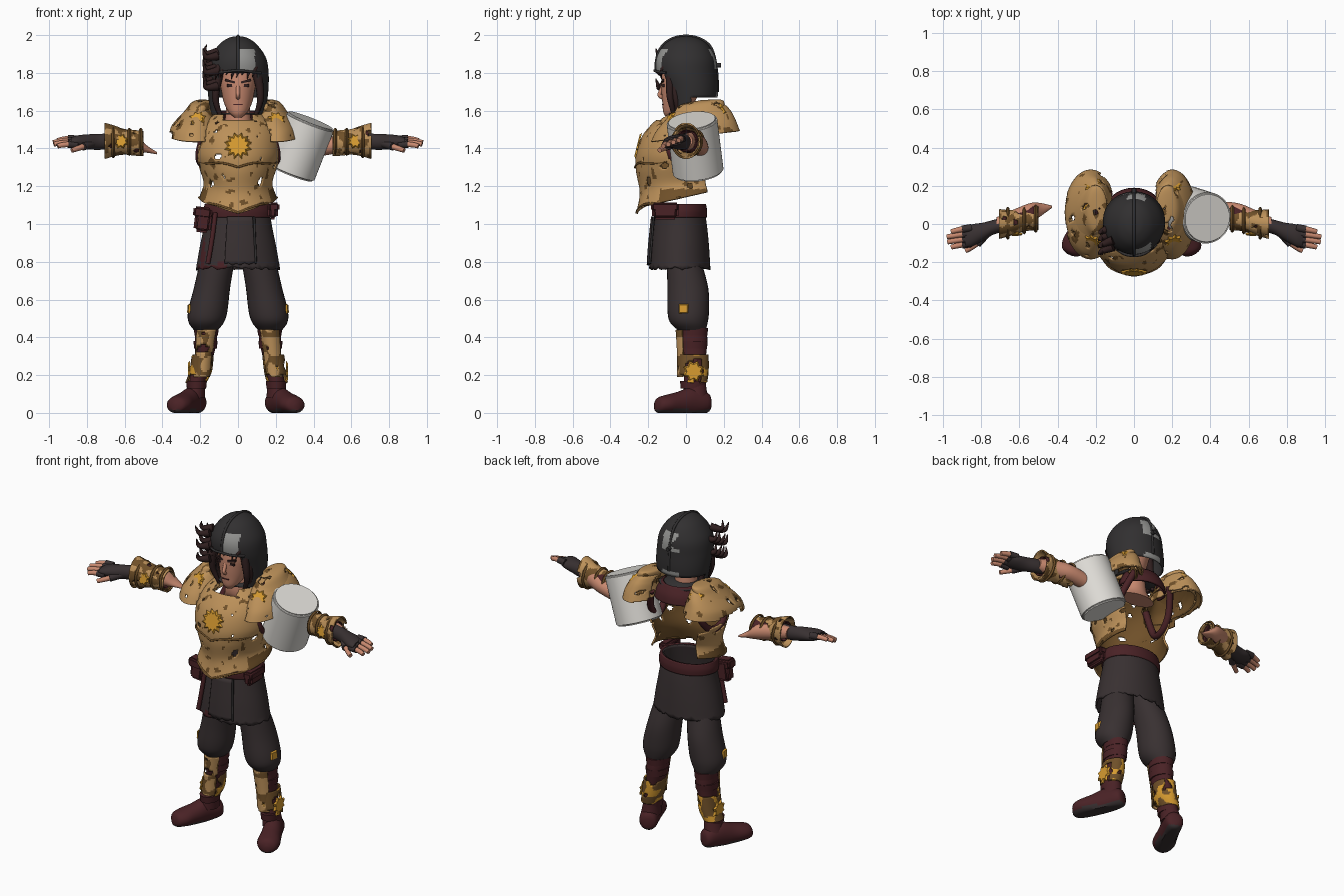
import bpy, bmesh, math
from mathutils import Vector, Matrix, noise
from mathutils.bvhtree import BVHTree

if "Cube" in bpy.data.objects:
    bpy.data.objects.remove(bpy.data.objects["Cube"])


def material(name, *rgb):
    m = bpy.data.materials.new(name)
    m.use_nodes = True
    m.diffuse_color = (*rgb, 1)
    m.node_tree.nodes["Principled BSDF"].inputs["Base Color"].default_value = (*rgb, 1)
    return m


TAN = material("tan armour", .5, .28, .1)
SUN = material("bright gold", .68, .33, .03)
BRONZE = material("dark bronze", .16, .08, .022)
CLOTH = material("charcoal cloth", .04, .03, .031)
STEEL = material("dark steel", .031, .029, .03)
LEATHER = material("dark red leather", .068, .016, .019)
SKIN = material("skin", .58, .25, .16)
WHITE = material("off white", .74, .72, .68)
GREY = material("worn grey", .3, .3, .29)
HAIR = material("dark hair", .03, .014, .014)


def finish(bm, name, mats, drop=None, paint=None, thick=0, inner=0):
    if drop:
        gone = [f for f in bm.faces if drop(f.calc_center_median())]
        bmesh.ops.delete(bm, geom=gone, context='FACES')
    bmesh.ops.recalc_face_normals(bm, faces=bm.faces)
    for f in bm.faces:
        f.smooth = True
        if paint:
            f.material_index = int(paint(f.calc_center_median()))
    for e in bm.edges:
        e.smooth = e.calc_face_angle(0) < .7
    me = bpy.data.meshes.new(name)
    bm.to_mesh(me)
    bm.free()
    ob = bpy.data.objects.new(name, me)
    bpy.context.collection.objects.link(ob)
    for m in mats:
        me.materials.append(m)
    if thick:
        mod = ob.modifiers.new("thickness", 'SOLIDIFY')
        mod.thickness, mod.material_offset = thick, inner
    return ob


def spline_rows(rows, steps):
    """Catmull-Rom interpolation of cross-section rows"""
    r = [Vector(v) for v in rows]
    r = [r[0]] + r + [r[-1]]
    out = []
    for a, b, c, d in zip(r, r[1:], r[2:], r[3:]):
        for k in range(steps):
            t = k / steps
            out.append((b * 2 + (c - a) * t + (a * 2 - b * 5 + c * 4 - d) * t * t
                        + (b * 3 - a - c * 3 + d) * t ** 3) / 2)
    return out + [r[-1]]


def loft(name, rows, *mats, axis='z', n=28, steps=4, arc=None, cap=True, s=1, warp=None, **kw):
    """Skin elliptical rings: x, y, z, two radii. arc = half angle about the front"""
    bm = bmesh.new()
    rings = []
    for x, y, z, a, b in spline_rows(rows, steps):
        ring = []
        for i in range(n + (1 if arc else 0)):
            t = -math.pi / 2 + (math.radians(arc) * (2 * i / n - 1) if arc else math.tau * i / n)
            u, v = a * math.cos(t), b * math.sin(t)
            p = Vector((x + u, y + v, z) if axis == 'z' else (x, y + u, z + v))
            p = warp(p) if warp else p
            ring.append(bm.verts.new((p.x * s, p.y, p.z)))
        rings.append(ring)
    for lo, hi in zip(rings, rings[1:]):
        for i in range(n):
            j = (i + 1) % len(lo)
            bm.faces.new((lo[i], lo[j], hi[j], hi[i]))
    if cap and not arc:
        bm.faces.new(rings[0])
        bm.faces.new(rings[-1])
    return finish(bm, name, mats, **kw)


def tube(name, pts, radius, mat, tip=1.0):
    cu = bpy.data.curves.new(name, 'CURVE')
    cu.dimensions, cu.bevel_depth, cu.bevel_resolution = '3D', radius, 3
    cu.use_fill_caps = True
    sp = cu.splines.new('NURBS')
    sp.points.add(len(pts) - 1)
    for i, (p, q) in enumerate(zip(sp.points, pts)):
        p.co = (*q, 1)
        p.radius = 1 + (tip - 1) * i / (len(pts) - 1)
    sp.order_u, sp.use_endpoint_u, sp.resolution_u = 3, True, 6
    cu.materials.append(mat)
    bpy.context.collection.objects.link(bpy.data.objects.new(name, cu))


def box(name, loc, size, mat, bevel=0, turn=0):
    bm = bmesh.new()
    bmesh.ops.create_cube(bm, size=1, matrix=Matrix.Diagonal((*size, 1)))
    if bevel:
        bmesh.ops.bevel(bm, geom=bm.edges[:], offset=bevel, segments=3, affect='EDGES')
    ob = finish(bm, name, [mat])
    ob.location, ob.rotation_euler.y = loc, turn


def sun(name, host, near, normal, r, rays=10):
    """Sunburst plate set on the host surface closest to a point"""
    tree = BVHTree.FromObject(host, bpy.context.evaluated_depsgraph_get())
    normal = Vector(normal).normalized()
    loc = tree.find_nearest(Vector(near))[0] + normal * .006
    bm = bmesh.new()
    rim = [bm.verts.new((q * math.cos(i * math.pi / rays), q * math.sin(i * math.pi / rays), 0))
           for i in range(2 * rays) for q in [r if i % 2 else r * .72]]
    face = bm.faces.new(rim)
    side = bmesh.ops.extrude_face_region(bm, geom=[face])
    top = [v for v in side["geom"] if isinstance(v, bmesh.types.BMVert)]
    for v in top:
        v.co = v.co * .8 + Vector((0, 0, .01))
    m = Matrix.Translation(loc - normal * .01) @ normal.to_track_quat('Z', 'Y').to_matrix().to_4x4()
    bmesh.ops.transform(bm, matrix=m, verts=bm.verts)
    finish(bm, name, [SUN])


def worn(c, scale=16, limit=.3):
    return noise.noise(c * scale) > limit


# Head, face and hair
loft("head", [(0, -.085, 1.565, .02, .02), (0, -.07, 1.59, .048, .05), (0, -.042, 1.64, .074, .083),
              (0, -.03, 1.7, .088, .1), (0, -.02, 1.77, .1, .11), (0, 0, 1.86, .1, .11), (0, 0, 1.92, .03, .04)], SKIN)
loft("neck", [(0, .03, 1.46, .11, .06), (0, .0, 1.52, .075, .07), (0, 0, 1.64, .06, .06)], SKIN)
tube("nose", [(0, -.122, 1.73), (0, -.135, 1.7), (0, -.146, 1.678), (0, -.12, 1.668)], .011, SKIN)
box("mouth", (0, -.122, 1.632), (.045, .012, .005), LEATHER)
for s in (-1, 1):
    box("eye", (s * .04, -.119, 1.733), (.036, .012, .014), HAIR)
    box("brow", (s * .043, -.123, 1.756), (.055, .014, .012), HAIR, turn=-s * .25)
    for k in range(4):
        tube("side_lock", [(s * .1, -.08 + .03 * k, 1.8), (s * .122, -.09 + .03 * k, 1.7), (s * .115, -.075 + .03 * k, 1.62),
                           (s * (.085 + .01 * k), -.06 + .03 * k, 1.56)], .026, HAIR, .35)
for k in range(8):
    x = -.1 + .028 * k
    tube("fringe", [(x, -.1, 1.84), (x - .01, -.145, 1.81), (x - .02, -.128, 1.765 + .012 * (k % 3))], .017, HAIR, .1)
for k in range(10):
    z, y = 1.73 + .02 * k, -.12 + .035 * (k % 4)
    tube("loose_tuft", [(-.11, y, z), (-.165, y - .02, z - .015), (-.18, y - .03, z + .01),
                        (-.165 - .01 * (k % 3), y - .04, z + .04)], .024, HAIR, .1)


# Helmet with a face opening, worn patches and ridge
def helmet_patch(c):
    front = c.y < -.06 and 0 < c.x < .09 and 1.81 < c.z < 1.93
    back = c.y > .06 and abs(c.x) < .06 and (1.82 < c.z < 1.93 or c.z < 1.7)
    return front or (back and noise.noise(c * 12) > -.2)


loft("helmet", [(0, .03, 1.58, .145, .125), (0, .025, 1.7, .16, .145), (0, .005, 1.8, .162, .16), (0, 0, 1.88, .148, .155),
                (0, 0, 1.95, .1, .115), (0, 0, 1.985, .05, .06), (0, 0, 1.995, .004, .004)], STEEL, GREY,
     n=80, steps=8, thick=.008, paint=helmet_patch,
     drop=lambda c: (c.y < 0 and abs(c.x) < .106 and c.z < 1.8) or (c.z < 1.66 and c.y > .03))
tube("helmet_ridge", [(0, -.16, 1.81), (0, -.162, 1.91), (0, -.07, 1.995), (0, .07, 1.995), (0, .165, 1.91), (0, .168, 1.7)], .008, STEEL)
tube("brow_rim", [(-.12, -.105, 1.8), (-.07, -.155, 1.805), (0, -.17, 1.815), (.07, -.155, 1.805), (.12, -.105, 1.8)], .007, STEEL)
tube("helmet_clasp", [(0, .14, 1.84), (0, .185, 1.84)], .012, STEEL)


# Breastplate: hollow, open at the back, with arm holes and a dipping lower edge
def dip(p):
    low = max(0, min(1, (1.32 - p.z) / .2))
    p.z += low * (.22 * (p.y + .2) - .03 * max(0, 1 - abs(p.x) / .12))
    return p


breast = loft("breastplate", [(0, -.03, 1.1, .205, .235), (0, -.03, 1.19, .182, .215), (0, -.03, 1.29, .205, .235),
                              (0, -.03, 1.37, .225, .235), (0, -.03, 1.46, .215, .205), (0, -.02, 1.53, .185, .16), (0, 0, 1.58, .13, .12)],
              TAN, BRONZE, n=110, steps=9, arc=128, thick=.01, inner=1, warp=dip,
              paint=lambda c: worn(c, 26, .46) or (c.y > -.14 and c.z < 1.185),
              drop=lambda c: (worn(c, 21, .47) and abs(c.x) > .06) or (abs(c.x) > .165 and c.z > 1.34 and c.y > -.09)
              or (c.z > 1.55 and abs(c.x) < .08) or (c.y > .06 and c.z > 1.33))
for s in (-1, 1):
    tube("breast_trim", [(0, -.27, 1.3), (s * .08, -.257, 1.33), (s * .16, -.205, 1.315), (s * .203, -.1, 1.33)], .006, BRONZE)
    tube("waist_trim", [(0, -.262, 1.06), (s * .09, -.25, 1.1), (s * .17, -.17, 1.11), (s * .205, -.03, 1.14)], .006, BRONZE)
sun("chest_sun", breast, (0, -.3, 1.43), (0, -1, .25), .075, 12)

# Leather yoke and arm hole straps
loft("back_yoke", [(0, .07, 1.5, .15, .12), (0, .06, 1.55, .14, .12), (0, .05, 1.6, .11, .1)], LEATHER,
     cap=False, thick=.012, drop=lambda c: c.y < .05)
for s in (-1, 1):
    tube("arm_strap", [(s * .17, -.1, 1.5), (s * .215, -.1, 1.38), (s * .195, -.03, 1.31), (s * .185, .06, 1.34),
                       (s * .17, .12, 1.44), (s * .13, .16, 1.54)], .02, LEATHER)


# Layered shoulder plates sloping up to the back, the right one larger
def lean(p):
    p.z += .12 * (p.y - .05)
    return p


for s in (-1, 1):
    w = 1.13 if s < 0 else 1
    for name, grow, lift in (("shoulder_plate", 1, 0), ("shoulder_crown", .82, .02)):
        plate = loft(name, [(.2 * w, .05, 1.465 + lift, .125 * w * grow, .235 * grow), (.2 * w, .055, 1.52 + lift, .11 * w * grow, .21 * grow),
                            (.185 * w, .07, 1.58 + lift, .085 * grow, .165 * grow), (.17 * w, .08, 1.62 + lift, .05, .11),
                            (.16 * w, .08, 1.632 + lift, .004, .004)],
                     TAN, BRONZE, n=80, steps=9, s=s, cap=False, thick=.01, inner=1, warp=lean,
                     paint=lambda c: worn(c, 21, .36),
                     drop=lambda c: abs(c.x) < .115 or (abs(c.y - .05) < .1 and abs(c.x) > .22 and c.z < 1.49)
                     or worn(c + Vector((5, 2, 0)), 18, .5) or (abs(c.x) < .17 and c.z < 1.5))
    sun("shoulder_sun", plate, (s * .22, -.14, 1.6), (s * .25, -.8, .6), .05, 8)
    sun("shoulder_back_sun", plate, (s * .22, .24, 1.62), (s * .3, .75, .65), .05, 8)

# Forearms, cuffs, gloves and fingers
for s in (-1, 1):
    elbow = [(.43, .09, 1.375, .006, .006), (.49, .075, 1.4, .035, .022)] if s < 0 else [(.42, .075, 1.4, .045, .045)]
    loft("forearm", elbow + [(.54, .06, 1.425, .05, .048), (.62, .03, 1.435, .05, .05), (.72, .0, 1.44, .035, .035)], SKIN, axis='x', s=s)
    loft("cuff_lining", [(.52, .045, 1.43, .055, .06), (.6, .02, 1.435, .058, .06), (.69, .0, 1.44, .055, .06)],
         LEATHER, axis='x', s=s, cap=False, thick=.006)
    cuff = loft("cuff", [(.5, .03, 1.425, .062, .066), (.55, .025, 1.43, .06, .068), (.6, .015, 1.435, .06, .068), (.65, .005, 1.44, .068, .08),
                         (.705, 0, 1.44, .078, .096)], TAN, BRONZE, axis='x', n=64, steps=7, s=s, cap=False, thick=.009,
                paint=lambda c: worn(c, 24, .05), drop=lambda c: worn(c + Vector((1, 4, 2)), 22, .42))
    for x, y, r in ((.515, .028, .066), (.575, .02, .066), (.66, .004, .078)):
        loft("cuff_band", [(x - .009, y, 1.435, r, r), (x, y, 1.435, r + .008, r + .008), (x + .009, y, 1.435, r, r)],
             BRONZE, axis='x', s=s, cap=False, thick=.006)
    sun("cuff_sun", cuff, (s * .61, -.08, 1.44), (0, -1, .2), .042, 8)
    loft("glove", [(.66, .0, 1.44, .038, .042), (.73, -.015, 1.435, .038, .042), (.79, -.04, 1.435, .047, .04),
                   (.85, -.06, 1.437, .058, .032), (.885, -.07, 1.437, .05, .02)], CLOTH, axis='x', s=s)
    for i in range(4):
        y, reach = -.02 - .027 * i, (.955, .978, .975, .955)[i]
        z = 1.45 - .01 * i
        tube("finger", [(s * .86, y, z), (s * .92, y - .01, z + .005), (s * reach, y - .02, z - .008)], .017, SKIN, .75)
        tube("finger_sleeve", [(s * .85, y, z), (s * .9, y - .008, z + .002)], .02, CLOTH)
    tube("thumb", [(s * .78, -.06, 1.425), (s * .83, -.115, 1.405), (s * .88, -.14, 1.39)], .018, SKIN, .7)
    tube("thumb_sleeve", [(s * .77, -.05, 1.425), (s * .82, -.105, 1.41)], .021, CLOTH)

# White upper arm cylinder, standing almost upright
bm = bmesh.new()
bmesh.ops.create_cone(bm, cap_ends=True, segments=48, radius1=.135, radius2=.135, depth=.3)
rims = [e for e in bm.edges if abs(e.verts[0].co.z - e.verts[1].co.z) < .01]
bmesh.ops.bevel(bm, geom=rims, offset=.01, segments=3, affect='EDGES')
sleeve = finish(bm, "arm_cylinder", [WHITE])
sleeve.location = (.33, .048, 1.41)
sleeve.rotation_euler = Vector((.11, -.035, .28)).to_track_quat('Z', 'Y').to_euler()


# Tunic skirt, belt and pouches
def ragged(p):
    if p.z < .8:
        p.z += .022 * noise.noise(p * 35)
    return p


loft("tunic_skirt", [(0, -.03, 1.1, .165, .122), (0, -.03, 1.0, .178, .14), (0, -.032, .88, .202, .154), (0, -.033, .765, .222, .162)],
     CLOTH, LEATHER, n=72, steps=5, cap=False, thick=.01, warp=ragged,
     paint=lambda c: c.y < -.08 and (-.2 < c.x < -.175 or (c.z < .79 and c.x < -.05)))
loft("front_panel", [(.01, -.04, 1.04, .165, .145), (.01, -.045, .9, .185, .155), (.01, -.045, .79, .2, .163)], CLOTH,
     n=30, arc=24, thick=.01, warp=ragged)
tube("panel_edge", [(.085, -.172, 1.04), (.09, -.182, .9), (.095, -.192, .79)], .006, STEEL)
tube("red_sash", [(-.12, -.15, 1.06), (-.135, -.162, .92), (-.16, -.165, .79)], .013, LEATHER)
loft("belt", [(0, -.03, 1.035, .182, .14), (0, -.03, 1.07, .184, .142), (0, -.03, 1.105, .176, .136)], LEATHER, cap=False, thick=.014, n=40)
box("right_pouch", (-.185, -.12, 1.02), (.09, .07, .13), LEATHER, .018, .12)
box("right_pouch_flap", (-.188, -.127, 1.06), (.098, .075, .06), LEATHER, .012, .12)
box("left_pouch", (.185, -.11, 1.07), (.055, .14, .09), LEATHER, .018)
box("left_pouch_flap", (.19, -.11, 1.09), (.06, .148, .05), LEATHER, .012)

# Legs, greaves and boots, the right foot set wider
for s in (-1, 1):
    wide = .025 if s < 0 else 0

    def along_foot(p):
        d = Vector((.42, -.907))
        return Vector((.198 + wide + p.x * d.x - p.y * d.y, .085 + p.x * d.y + p.y * d.x, max(p.z, 0)))

    loft("trouser_leg", [(.09, -.02, .88, .075, .08), (.11, -.01, .8, .09, .092), (.138, .01, .66, .096, .108), (.16, .012, .54, .104, .11),
                         (.168, .015, .48, .094, .1), (.17, .03, .44, .065, .075)], CLOTH, s=s)
    loft("boot_shaft", [(.168, .035, .47, .058, .072), (.17, .035, .38, .058, .078), (.182, .04, .28, .046, .064),
                        (.198 + wide / 2, .045, .19, .044, .056), (.207 + wide, .05, .08, .056, .066)], LEATHER, s=s)
    for z, x, r in ((.43, .168, .062), (.36, .172, .06), (.15, .202 + wide * .7, .051)):
        loft("boot_strap", [(x, .037, z - .02, r, r + .014), (x, .037, z + .02, r + .004, r + .018)], LEATHER, s=s)
    loft("boot_foot", [(-.045, 0, .05, .02, .03), (-.025, 0, .055, .05, .055), (.06, 0, .06, .055, .075), (.14, 0, .05, .06, .062),
                       (.21, 0, .045, .066, .05), (.255, 0, .04, .05, .04), (.272, 0, .03, .015, .018)],
         LEATHER, CLOTH, axis='x', s=s, warp=along_foot, paint=lambda c: c.z < .018)
    loft("upper_greave", [(.192, .03, .19, .056, .078), (.182, .035, .3, .058, .082), (.168, .035, .44, .066, .09)],
         TAN, BRONZE, n=48, steps=12, arc=52, s=s, thick=.008,
         paint=lambda c: worn(c, 20, .02), drop=lambda c: worn(c + Vector((2, 2, 7)), 19, .36))
    guard = loft("ankle_guard", [(.208 + wide * .6, .042, .16, .056, .07), (.198, .04, .22, .06, .08), (.186, .04, .31, .058, .08)],
                 SUN, BRONZE, n=64, steps=9, s=s, cap=False, thick=.008,
                 paint=lambda c: worn(c, 20, -.08),
                 drop=lambda c: worn(c, 17, .22) or (c.z < .2 and c.y < .01))
    sun("greave_sun", guard, (s * .3, .04, .23), (s, 0, 0), .06, 8)
    leg = bpy.context.collection.objects["trouser_leg" if s < 0 else "trouser_leg.001"]
    sun("knee_patch", leg, (s * .28, -.015, .555), (s, -.15, .05), .036, 4)
